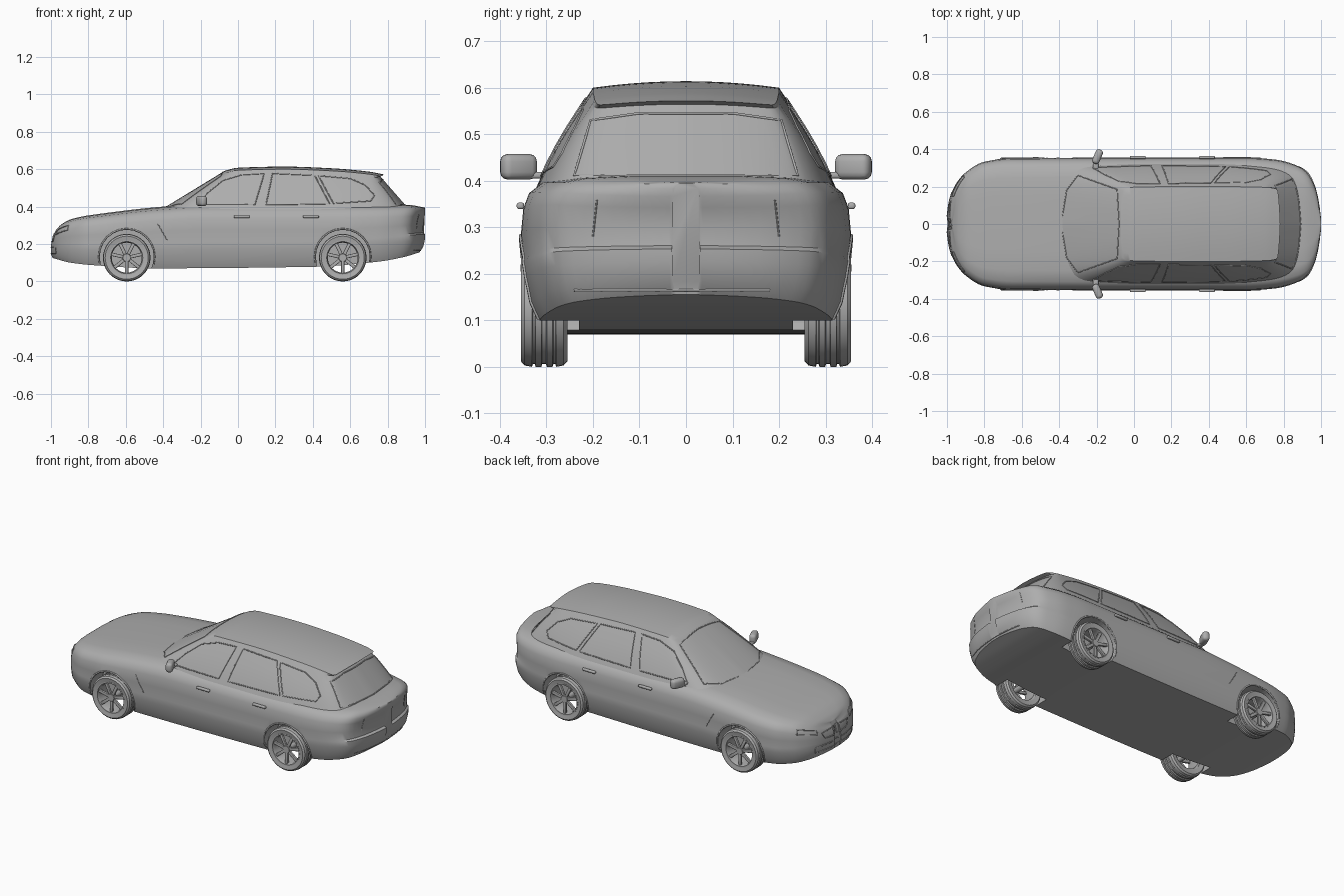
import bpy, bmesh, math
from mathutils import Matrix, Vector
from mathutils.bvhtree import BVHTree

if "Cube" in bpy.data.objects:
    bpy.data.objects.remove(bpy.data.objects["Cube"], do_unlink=True)

paint = bpy.data.materials.new("grey_paint")
paint.use_nodes = True
GREY = (0.42, 0.42, 0.42, 1)
paint.diffuse_color = GREY
paint.node_tree.nodes["Principled BSDF"].inputs["Base Color"].default_value = GREY


def clamp(v):
    return max(0.0, min(1.0, v))


def curve(pts):
    """Monotone smooth function through (x, y) points."""
    xs, ys = zip(*pts)
    n = len(xs) - 1
    d = [(ys[i + 1] - ys[i]) / (xs[i + 1] - xs[i]) for i in range(n)]
    m = [d[0]] + [2 * a * b / (a + b) if a * b > 0 else 0 for a, b in zip(d, d[1:])] + [d[-1]]

    def f(x):
        i = min(sum(x >= v for v in xs[1:]), n - 1)
        h = xs[i + 1] - xs[i]
        t = (x - xs[i]) / h
        a, b = (1 - t) ** 2, t * t
        return (a * (1 + 2 * t) * ys[i] + a * t * h * m[i]
                + b * (3 - 2 * t) * ys[i + 1] - b * (1 - t) * h * m[i + 1])
    return f


def activate(ob):
    bpy.ops.object.select_all(action='DESELECT')
    ob.select_set(True)
    bpy.context.view_layer.objects.active = ob


def finish(name, bm, angle=35):
    bmesh.ops.remove_doubles(bm, verts=bm.verts[:], dist=1e-5)
    bmesh.ops.recalc_face_normals(bm, faces=bm.faces[:])
    me = bpy.data.meshes.new(name)
    bm.to_mesh(me)
    bm.free()
    ob = bpy.data.objects.new(name, me)
    bpy.context.collection.objects.link(ob)
    me.materials.append(paint)
    activate(ob)
    bpy.ops.object.shade_smooth_by_angle(angle=math.radians(angle))
    return ob


def grid(name, rows, wrap_rows=False, wrap_cols=False, cap=False):
    bm = bmesh.new()
    v = [[bm.verts.new(p) for p in row] for row in rows]
    nr, nc = len(v), len(v[0])
    for i in range(nr if wrap_rows else nr - 1):
        for j in range(nc if wrap_cols else nc - 1):
            a, b = (i + 1) % nr, (j + 1) % nc
            bm.faces.new((v[i][j], v[a][j], v[a][b], v[i][b]))
    if cap:
        bm.faces.new(v[0])
        bm.faces.new(v[-1])
    return finish(name, bm)


def lathe(name, profile, centre, steps=40):
    cx, cy, cz = centre
    rows = [[(cx + r * math.cos(a), cy + y, cz + r * math.sin(a)) for r, y in profile]
            for a in (math.tau * k / steps for k in range(steps))]
    return grid(name, rows, True, True)


def boxes(name, mats, bevel):
    bm = bmesh.new()
    for m in mats:
        bmesh.ops.create_cube(bm, size=1, matrix=m)
    bmesh.ops.bevel(bm, geom=bm.edges[:], offset=bevel, segments=3, affect='EDGES', profile=0.5)
    return finish(name, bm)


def place(loc, size, angle=0, axis='Z'):
    return Matrix.Translation(loc) @ Matrix.Rotation(angle, 4, axis) @ Matrix.Diagonal((*size, 1))


# Lower body: cross-sections along the length
width = curve([(-1, .03), (-.995, .08), (-.98, .155), (-.95, .22), (-.9, .278), (-.8, .333), (-.65, .352),
               (0, .355), (.6, .355), (.75, .345), (.88, .312), (.93, .28), (.97, .2), (.99, .11), (1, .03)])
deck = curve([(-1, .28), (-.97, .305), (-.9, .335), (-.75, .36), (-.4, .4), (-.2, .412),
              (.5, .412), (.9, .41), (1, .395)])
floor = curve([(-1, .125), (-.9, .1), (-.75, .085), (-.45, .07), (.4, .078), (.7, .1), (.9, .13), (1, .155)])
# height share, width share, shift at the tail, shift at the nose
LEVELS = [(0, 0, -.03, .01), (0, .7, -.03, .01), (0, .9, -.03, .01), (.12, .95, -.01, 0), (.3, .98, 0, 0),
          (.41, .99, 0, 0), (.44, .985, -.015, 0), (.6, 1, -.02, .005), (.78, .985, -.01, .01),
          (.88, .95, 0, .02), (.95, .87, 0, .03), (.985, .7, 0, .03), (1, .4, 0, .03), (1, 0, 0, .03)]
rows = []
for k in range(81):
    x = math.sin(math.pi / 2 * (k / 40 - 1))
    tail, nose = clamp((x - .8) / .2), clamp((-.8 - x) / .2)
    lo, hi, w = floor(x), deck(x), width(x)
    half = [(x + a * tail + b * nose, w * s, lo + (hi - lo) * t) for t, s, a, b in LEVELS]
    rows.append(half + [(px, -py, pz) for px, py, pz in half[-2:0:-1]])
body = grid("body", rows, wrap_cols=True, cap=True)

# Wheel arches cut from the body
AXLES, HUB_Z = (-.595, .56), .127
for ax in AXLES:
    for s in (1, -1):
        bpy.ops.mesh.primitive_cylinder_add(vertices=48, radius=.145, depth=.24,
                                            location=(ax, s * .35, HUB_Z + .005), rotation=(math.pi / 2, 0, 0))
        cutter = bpy.context.object
        cutter.hide_render = True
        activate(body)
        cut = body.modifiers.new("arch", 'BOOLEAN')
        cut.operation, cut.solver, cut.object = 'DIFFERENCE', 'EXACT', cutter
        bpy.ops.object.modifier_apply(modifier=cut.name)
        bpy.data.objects.remove(cutter, do_unlink=True)
bpy.ops.object.shade_smooth_by_angle(angle=math.radians(35))

# Cabin: ribs from the belt line up to the roof edge, then across the roof
BELT = [(-.41, 0), (-.4, .1), (-.38, .2), (-.335, .275), (-.25, .31), (-.1, .318), (.1, .322), (.3, .322),
        (.5, .32), (.65, .312), (.77, .295), (.86, .25), (.9, .15), (.915, 0)]
ROOF = [(-.07, 0), (-.07, .08), (-.065, .14), (-.055, .185), (-.03, .195), (.05, .198), (.2, .2), (.35, .2),
        (.5, .2), (.62, .198), (.72, .195), (.765, .185), (.777, .1), (.782, 0)]
edge = curve([(-.07, .578), (0, .594), (.25, .6), (.5, .591), (.7, .573), (.785, .557)])
bx, by, rx, ry = [curve([(i, p[c]) for i, p in enumerate(t)]) for t in (BELT, ROOF) for c in (0, 1)]


def roof_z(x, y):
    return edge(x) + .014 * (1 - (y / .2) ** 2)


rows = []
for k in range(4 * (len(BELT) - 1) + 1):
    t = k / 4
    x1, y1 = rx(t), ry(t)
    half = []
    for v in (0, .2, .4, .6, .8, .96):
        x = bx(t) + (x1 - .03 * clamp((x1 - .7) / .06) - bx(t)) * v
        y = (by(t) + (y1 - by(t)) * v) * (1 + .03 * math.sin(math.pi * v))
        half.append((x, y, .385 + (roof_z(x1, y1) - .385) * v))
    half += [(x1, y1 * s, roof_z(x1, y1 * s)) for s in (1, .8, .6, .4, .2, 0)]
    rows.append(half + [(x, -y, z) for x, y, z in half[-2::-1]])
cabin = grid("cabin", rows)

bpy.context.view_layer.update()
graph = bpy.context.evaluated_depsgraph_get()
SKIN = {ob: BVHTree.FromObject(ob, graph) for ob in (body, cabin)}


def trim(name, target, pts, axis, side=1, radius=.003, closed=True):
    """Thin strip laid on a surface along an outline seen down one axis."""
    k = 'xyz'.index(axis)
    path = []
    ends = pts[1:] + pts[:1] if closed else pts[1:]
    for (u0, v0), (u1, v1) in zip(pts, ends):
        for n in range(8):
            p = [u0 + (u1 - u0) * n / 8, v0 + (v1 - v0) * n / 8]
            p.insert(k, 2 * side)
            ray = Vector((0, 0, 0))
            ray[k] = -side
            hit = SKIN[target].ray_cast(Vector(p), ray)[0]
            if hit:
                path.append(hit)
    if len(path) < 2:
        return
    cu = bpy.data.curves.new(name, 'CURVE')
    cu.dimensions, cu.bevel_depth, cu.bevel_resolution = '3D', radius, 1
    sp = cu.splines.new('POLY')
    sp.points.add(len(path) - 1)
    for q, p in zip(sp.points, path):
        q.co = (*p, 1)
    sp.use_cyclic_u = closed
    cu.materials.append(paint)
    ob = bpy.data.objects.new(name, cu)
    bpy.context.collection.objects.link(ob)
    activate(ob)
    bpy.ops.object.convert(target='MESH')


# Window frames, door seams and arch lips on both sides
WINDOWS = {
    "front_window": [(-.22, .41), (-.16, .475), (-.08, .54), (.02, .57), (.14, .577), (.09, .41)],
    "rear_window": [(.15, .41), (.185, .577), (.41, .567), (.49, .415)],
    "quarter_window": [(.43, .565), (.6, .55), (.68, .515), (.73, .46), (.71, .43), (.51, .417)]}
for s in (1, -1):
    tag = "left" if s > 0 else "right"
    for name, pts in WINDOWS.items():
        trim(f"{tag}_{name}_frame", cabin, pts, 'y', s)
    trim(f"{tag}_fender_crease", body, [(-.43, .31), (-.37, .205)], 'y', s, .002, False)
    trim(f"{tag}_headlight_frame", body, [(s * .15, .25), (s * .26, .275), (s * .25, .3), (s * .15, .275)], 'x', -1)
    trim(f"{tag}_grille_frame", body, [(s * .01, .21), (s * .1, .215), (s * .12, .25), (s * .01, .255)], 'x', -1)
    trim(f"{tag}_tail_lamp_seam", body, [(s * .2, .28), (s * .19, .37)], 'x', 1, .002, False)
    for ax in AXLES:
        arc = [(ax + .149 * math.cos(a), HUB_Z + .005 + .149 * math.sin(a))
               for a in (math.pi * n / 12 for n in range(-1, 14))]
        trim(f"{tag}_arch_lip", body, arc, 'y', s, .005, False)
    # Mirrors and door handles
    boxes(f"{tag}_mirror", [place((-.195, s * .36, .43), (.04, .08, .055), -.4 * s)], .016)
    boxes(f"{tag}_mirror_arm", [place((-.205, s * .315, .412), (.03, .05, .014))], .005)
    for n, x in (("front", .02), ("rear", .39)):
        boxes(f"{tag}_{n}_handle", [place((x, s * .356, .346), (.085, .016, .014))], .005)

# Glass surrounds and bumper details
trim("windscreen_frame", cabin, [(-.39, 0), (-.36, .18), (-.3, .26), (-.09, .185), (-.08, 0),
                                 (-.09, -.185), (-.3, -.26), (-.36, -.18)], 'z')
trim("tailgate_glass_frame", cabin, [(-.24, .412), (.24, .412), (.205, .53), (.1, .545), (-.1, .545), (-.205, .53)], 'x')
trim("lower_intake_frame", body, [(-.17, .15), (.17, .15), (.17, .18), (-.17, .18)], 'x', -1)
trim("rear_bumper_seam", body, [(-.24, .165), (.24, .165)], 'x', 1, .003, False)

# Wheels: tyre with grooves, open rim, seven spokes, hub and axle stub
TREAD = [(.088, .045), (.115, .05), (.124, .042), (.127, .026), (.121, .024), (.121, .02), (.127, .018),
         (.127, .006), (.121, .004)]
TYRE = TREAD + [(r, -y) for r, y in TREAD[::-1]]
for ax, end in zip(AXLES, ("front", "rear")):
    for s in (1, -1):
        tag = f"{end}_{'left' if s > 0 else 'right'}"
        mid = (ax, s * .305, HUB_Z)
        lathe(f"{tag}_tyre", TYRE, mid)
        lathe(f"{tag}_rim", [(.093, s * .047), (.086, s * .047), (.08, s * .03), (.08, -.04 * s), (.09, -.045 * s)], mid)
        spokes = [place((ax + .05 * math.cos(a), s * .338, HUB_Z + .05 * math.sin(a)), (.075, .014, .018), -a, 'Y')
                  for a in (math.tau * (n + .25) / 7 for n in range(7))]
        boxes(f"{tag}_spokes", spokes, .003)
        lathe(f"{tag}_hub", [(.0, s * .043), (.02, s * .043), (.024, s * .036), (.024, s * .02), (0, s * .02)], mid, 24)
        lathe(f"{tag}_axle", [(0, s * .025), (.016, s * .025), (.016, -.12 * s), (0, -.12 * s)], mid, 16)
